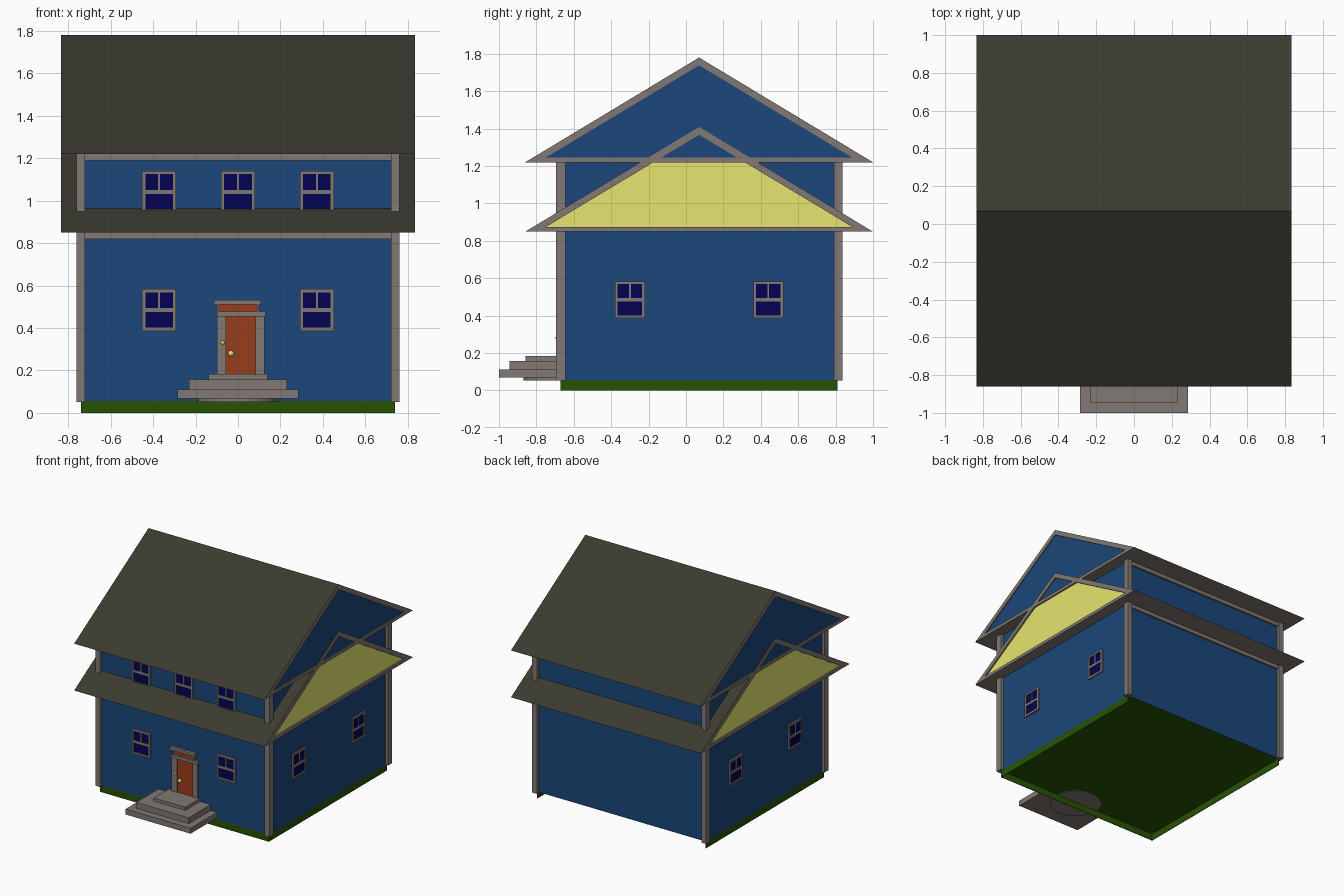
import bpy, bmesh, math
from mathutils import Matrix, Vector

if "Cube" in bpy.data.objects:
    bpy.data.objects.remove(bpy.data.objects["Cube"])


def material(name, r, g, b):
    lin = [((c / 255 + 0.055) / 1.055) ** 2.4 if c > 10 else c / 255 / 12.92 for c in (r, g, b)]
    m = bpy.data.materials.new(name)
    m.diffuse_color = (*lin, 1)
    m.use_nodes = True
    m.node_tree.nodes["Principled BSDF"].inputs["Base Color"].default_value = m.diffuse_color
    return m


BLUE = material("blue_siding", 27, 71, 122)
TRIM = material("grey_trim", 129, 121, 116)
ROOF = material("dark_roof", 59, 58, 48)
YELLOW = material("yellow", 230, 230, 112)
GLASS = material("navy_glass", 3, 3, 82)
DOOR = material("rust_door", 152, 61, 25)
GREEN = material("green_base", 39, 82, 4)

CY = 0.07                      # house centre line in y
FRONT, BACK, SIDE = -0.67, 0.81, 0.74
FLOOR = 0.055


def finish(name, bm, *mats):
    bmesh.ops.recalc_face_normals(bm, faces=bm.faces)
    me = bpy.data.meshes.new(name)
    bm.to_mesh(me)
    bm.free()
    for m in mats:
        me.materials.append(m)
    ob = bpy.data.objects.new(name, me)
    bpy.context.collection.objects.link(ob)
    return ob


def add_box(bm, x0, x1, y0, y1, z0, z1, mat=0):
    mtx = Matrix.Translation(((x0 + x1) / 2, (y0 + y1) / 2, (z0 + z1) / 2)) @ \
        Matrix.Diagonal((x1 - x0, y1 - y0, z1 - z0, 1))
    verts = bmesh.ops.create_cube(bm, size=1, matrix=mtx)["verts"]
    for f in {f for v in verts for f in v.link_faces}:
        f.material_index = mat


def boxes(name, mat, *dims):
    bm = bmesh.new()
    for d in dims:
        add_box(bm, *d)
    return finish(name, bm, mat)


# Green skirt on three sides, open at the back and underneath
boxes("base_skirt", GREEN,
      (-SIDE, SIDE, FRONT, FRONT + 0.004, 0, FLOOR),
      (-SIDE, -SIDE + 0.004, FRONT + 0.004, BACK, 0, FLOOR),
      (SIDE - 0.004, SIDE, FRONT + 0.004, BACK, 0, FLOOR))

# Walls, with a green underside
walls = boxes("walls", BLUE, (-SIDE, SIDE, FRONT, BACK, FLOOR, 1.23))
walls.data.materials.append(GREEN)
for p in walls.data.polygons:
    p.material_index = int(p.normal.z < -0.5)

# Corner posts
for sx, xn in ((-1, "left"), (1, "right")):
    for y0, y1, yn in ((-0.695, -0.643, "front"), (0.79, 0.837, "back")):
        x0, x1 = sorted((sx * 0.72, sx * 0.762))
        boxes(f"{yn}_{xn}_post", TRIM, (x0, x1, y0, y1, 0.052, 1.23))

# Frieze boards under the eaves, front and back
for z, level in ((0.82, "lower"), (1.19, "upper")):
    boxes(f"{level}_friezes", TRIM,
          (-0.72, 0.72, FRONT - 0.015, FRONT, z, z + 0.04),
          (-0.72, 0.72, BACK, BACK + 0.015, z, z + 0.04))


def triangle(z, half, rise):
    return [Vector((0, CY - half, z)), Vector((0, CY + half, z)), Vector((0, CY, z + rise))]


def gable_roof(level, z, gable_mat, inset):
    outer = triangle(z, 0.93, 0.56)
    inner = triangle(z + 0.025, 0.82, 0.493)
    # Triangular frame running the full length, dark on the outer slopes
    bm = bmesh.new()
    rings = [[bm.verts.new(p + Vector((x, 0, 0))) for p in tri]
             for tri, x in ((outer, -0.833), (outer, 0.833), (inner, 0.833), (inner, -0.833))]
    for a, b in zip(rings, rings[1:] + rings[:1]):
        for i in range(3):
            j = (i + 1) % 3
            f = bm.faces.new((a[i], a[j], b[j], b[i]))
            if a is rings[0] and i > 0:
                f.material_index = 1
    finish(f"{level}_roof", bm, TRIM, ROOF)
    # Solid gable filling the frame, set slightly back
    bm = bmesh.new()
    ends = [[bm.verts.new(p + Vector((s * (0.833 - inset), 0, 0))) for p in inner] for s in (-1, 1)]
    for e in ends:
        bm.faces.new(e)
    for i in range(3):
        j = (i + 1) % 3
        bm.faces.new((ends[0][i], ends[0][j], ends[1][j], ends[1][i]))
    finish(f"{level}_gable", bm, gable_mat)


gable_roof("lower", 0.849, YELLOW, 0.012)
gable_roof("upper", 1.22, BLUE, 0.008)


# Sash windows: built facing -y at the origin, then turned and placed
def window(name, x, y, z, angle=0):
    w, h, t = 0.08, 0.098, 0.015
    bm = bmesh.new()
    add_box(bm, -w + t, w - t, -0.006, 0.002, -h + t, h - t, 1)
    for s in (-1, 1):
        a, b = sorted((s * w, s * (w - t)))
        add_box(bm, a, b, -0.012, 0.002, -h, h)
        a, b = sorted((s * h, s * (h - t)))
        add_box(bm, -w + t, w - t, -0.012, 0.002, a, b)
    add_box(bm, -w + t, w - t, -0.011, 0.002, -0.01, 0.009)
    add_box(bm, -0.005, 0.005, -0.010, 0.002, 0.009, h - t)
    ob = finish(name, bm, TRIM, GLASS)
    ob.location = (x, y, z)
    ob.rotation_euler.z = angle


for x in (-0.372, 0.372):
    window("lower_front_window", x, FRONT, 0.485)
for x in (-0.372, 0, 0.372):
    window("upper_front_window", x, FRONT, 1.042)
for y in (-0.30, 0.44):
    window("right_window", SIDE, y, 0.485, math.pi / 2)
    window("left_window", -SIDE, y, 0.485, -math.pi / 2)

# Door with pilasters, lintel, transom and cap
boxes("door", DOOR, (-0.06, 0.09, -0.678, FRONT, 0.18, 0.46),
      (-0.09, 0.09, -0.678, FRONT, 0.47, 0.515))
boxes("door_frame", TRIM,
      (-0.10, -0.056, -0.686, FRONT, 0.18, 0.455),
      (0.083, 0.124, -0.686, FRONT, 0.18, 0.455),
      (-0.10, 0.13, -0.694, FRONT, 0.453, 0.477),
      (-0.10, -0.09, -0.69, FRONT, 0.477, 0.512),
      (0.09, 0.10, -0.69, FRONT, 0.477, 0.512),
      (-0.113, 0.108, -0.694, FRONT, 0.511, 0.533))

# Round knobs
bm = bmesh.new()
for x, z, r in ((-0.072, 0.33, 0.010), (-0.033, 0.28, 0.014)):
    bmesh.ops.create_uvsphere(bm, u_segments=12, v_segments=8, radius=r,
                              matrix=Matrix.Translation((x, -0.684, z)))
finish("door_knobs", bm, YELLOW)

# Three steps and the round footing below them
boxes("steps", TRIM,
      (-0.285, 0.285, -1.0, FRONT, 0.068, 0.111),
      (-0.23, 0.23, -0.945, FRONT, 0.111, 0.158),
      (-0.138, 0.138, -0.857, FRONT, 0.158, 0.183))
bm = bmesh.new()
bmesh.ops.create_cone(bm, cap_ends=True, segments=32, radius1=0.19, radius2=0.19, depth=0.017,
                      matrix=Matrix.Translation((0, -0.68, 0.0605)))
finish("step_footing", bm, TRIM)
